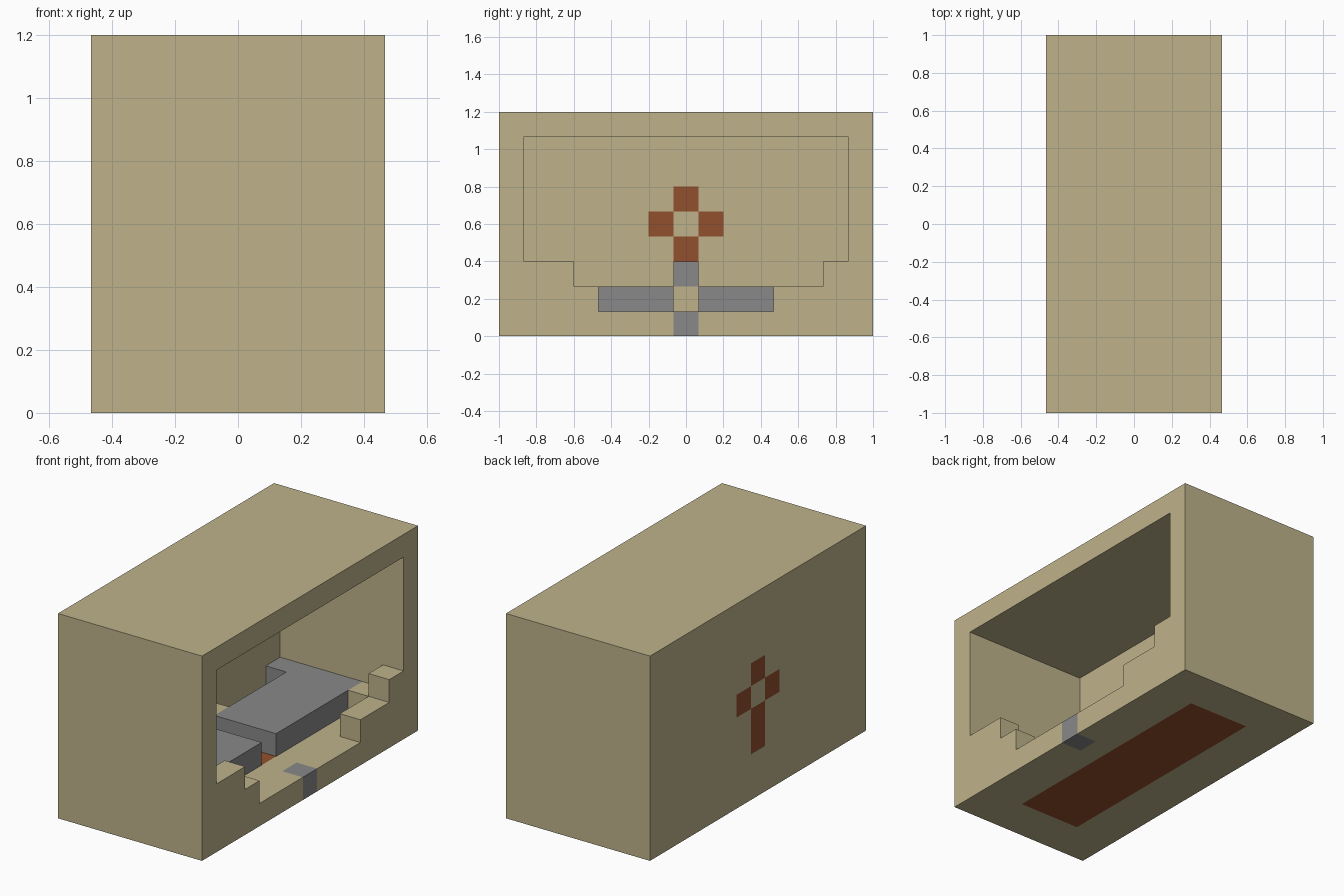
import bpy, bmesh
from itertools import product
from mathutils import Vector

old = bpy.data.objects.get("Cube")
if old:
    bpy.data.objects.remove(old)

SIZE = (7, 15, 9)          # whole model in blocks
CELL = 2 / SIZE[1]


def material(name, color):
    m = bpy.data.materials.new(name)
    m.diffuse_color = (*color, 1)
    m.use_nodes = True
    bsdf = m.node_tree.nodes["Principled BSDF"]
    bsdf.inputs["Base Color"].default_value = (*color, 1)
    bsdf.inputs["Roughness"].default_value = 0.9
    return m


sandstone = material("sandstone", (0.52, 0.45, 0.26))
stone = material("grey stone", (0.25, 0.25, 0.25))
clay = material("red clay", (0.29, 0.08, 0.027))

blocks = {}                # block position -> part name
parts = {}                 # part name -> material


def fill(part, mat, x, y, z):
    parts[part] = mat
    for c in product(range(*x), range(*y), range(*z)):
        blocks[c] = part


def carve(x, y, z):
    for c in product(range(*x), range(*y), range(*z)):
        blocks.pop(c, None)


# Outer shell with hollow room
fill("shell", sandstone, (0, 7), (0, 15), (0, 9))
carve((1, 6), (1, 14), (1, 8))

# Stepped opening in the side wall
carve((6, 7), (1, 14), (3, 8))
carve((6, 7), (3, 13), (2, 3))
carve((6, 7), (4, 11), (1, 2))

# Red floor and grey threshold
fill("floor_panel", clay, (2, 5), (2, 13), (0, 1))
fill("threshold", stone, (6, 7), (7, 8), (0, 1))

# Paired platforms with end returns and corner ledges
for side, slab, end in (("right", (2, 7), (1, 2)), ("left", (8, 13), (13, 14))):
    fill(side + "_platform", stone, (2, 5), slab, (1, 2))
    fill(side + "_platform", stone, (1, 5), end, (1, 2))
    fill(side + "_ledge", sandstone, (5, 6), end, (1, 2))

# Rear step carrying a single block
fill("rear_step", sandstone, (1, 2), (6, 9), (1, 2))
fill("rear_block", stone, (1, 2), (7, 8), (2, 3))

# Cross set into the rear wall
for y, z in ((7, 5), (6, 4), (8, 4), (7, 3), (7, 2)):
    fill("wall_cross", clay, (0, 1), (y, y + 1), (z, z + 1))


def build(part, mat):
    """Mesh the exposed sides of every block in one part."""
    bm = bmesh.new()
    for cell in [c for c, p in blocks.items() if p == part]:
        for axis, sign in product(range(3), (-1, 1)):
            step = Vector((0, 0, 0))
            step[axis] = sign
            if tuple(int(a + b) for a, b in zip(cell, step)) in blocks:
                continue
            u, v = Vector((0, 0, 0)), Vector((0, 0, 0))
            u[(axis + 1) % 3] = 0.5
            v[(axis + 2) % 3] = 0.5 * sign
            mid = Vector(cell) + Vector((0.5, 0.5, 0.5)) + step / 2
            bm.faces.new([bm.verts.new(mid + d) for d in (-u - v, u - v, u + v, v - u)])
    bmesh.ops.remove_doubles(bm, verts=bm.verts, dist=0.01)
    bmesh.ops.dissolve_limit(bm, angle_limit=0.01, verts=bm.verts, edges=bm.edges)
    offset = Vector((SIZE[0] / 2, SIZE[1] / 2, 0))
    for vert in bm.verts:
        vert.co = (vert.co - offset) * CELL
    mesh = bpy.data.meshes.new(part)
    bm.to_mesh(mesh)
    bm.free()
    mesh.materials.append(mat)
    bpy.context.collection.objects.link(bpy.data.objects.new(part, mesh))


for part, mat in parts.items():
    build(part, mat)
